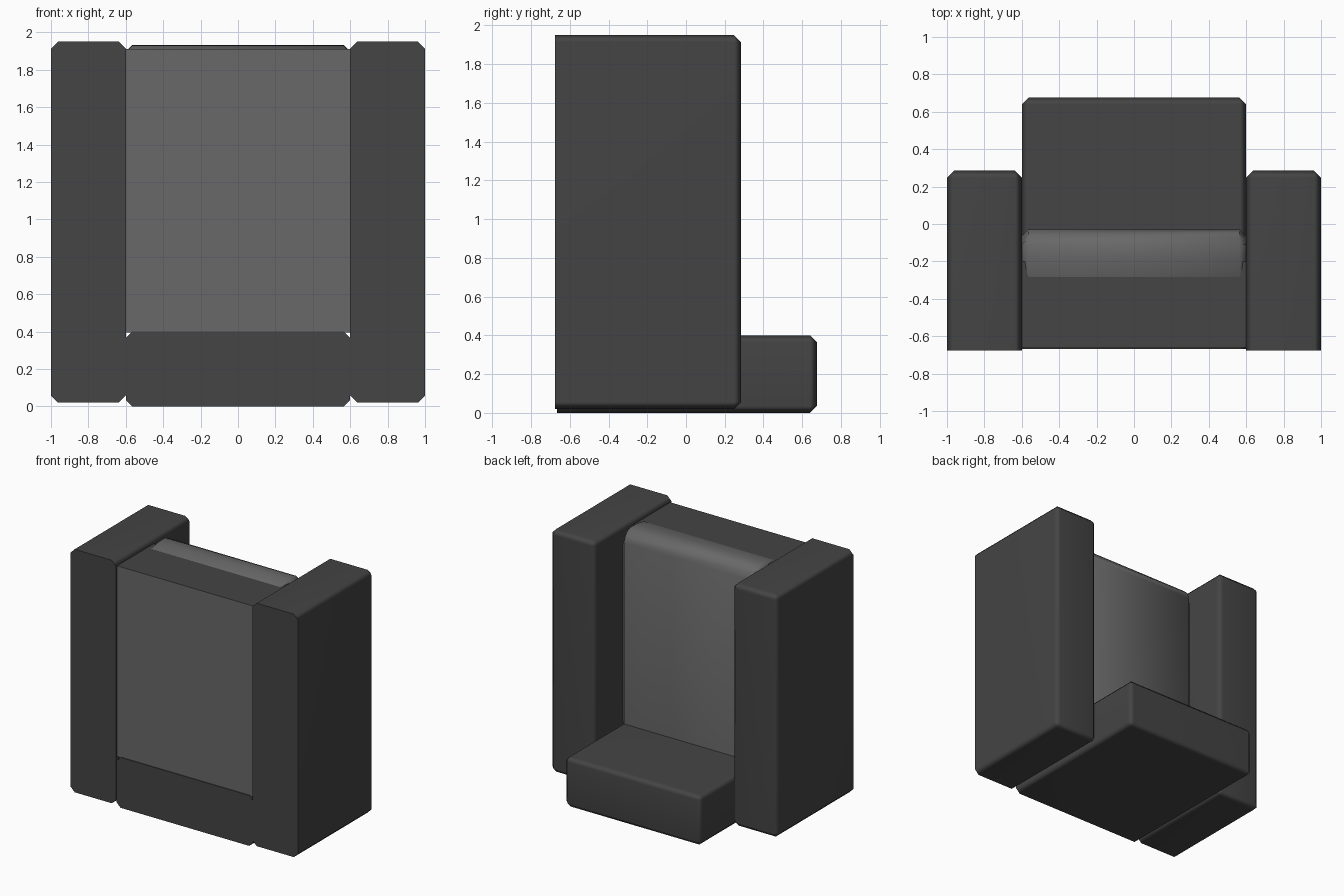
import bpy, bmesh, math

if "Cube" in bpy.data.objects:
    bpy.data.objects.remove(bpy.data.objects["Cube"])


def material(name, grey):
    m = bpy.data.materials.new(name)
    m.diffuse_color = (grey, grey, grey, 1)
    m.use_nodes = True
    m.node_tree.nodes["Principled BSDF"].inputs["Base Color"].default_value = m.diffuse_color
    return m


dark = material("dark grey fabric", 0.058)
light = material("light grey fabric", 0.140)


def finish(name, bm, mats, angle=60, weighted=True):
    bmesh.ops.recalc_face_normals(bm, faces=bm.faces[:])
    me = bpy.data.meshes.new(name)
    bm.to_mesh(me)
    bm.free()
    for m in mats:
        me.materials.append(m)
    ob = bpy.data.objects.new(name, me)
    bpy.context.collection.objects.link(ob)
    bpy.ops.object.select_all(action='DESELECT')
    ob.select_set(True)
    bpy.context.view_layer.objects.active = ob
    bpy.ops.object.shade_smooth_by_angle(angle=math.radians(angle))
    if weighted:
        mod = ob.modifiers.new("even shading", 'WEIGHTED_NORMAL')
        mod.keep_sharp = True
    return ob


def box(lo, hi, bevel=0.0):
    """Box between two corners; every edge chamfered except around the -y face."""
    bm = bmesh.new()
    bmesh.ops.create_cube(bm, size=1)
    for v in bm.verts:
        v.co = [(a + b) / 2 + c * (b - a) for a, b, c in zip(lo, hi, v.co)]
    if bevel:
        edges = [e for e in bm.edges
                 if not all(abs(v.co.y - lo[1]) < 1e-4 for v in e.verts)]
        bmesh.ops.bevel(bm, geom=edges, offset=bevel, segments=1,
                        affect='EDGES', clamp_overlap=True)
    return bm


# Tall arms on both sides
for side, x0, x1 in (("left", -1.0, -0.6), ("right", 0.6, 1.0)):
    finish(side + "_arm", box((x0, -0.675, 0.02), (x1, 0.285, 1.95), 0.037), [dark])

# Seat block
finish("seat", box((-0.6, -0.667, 0.0), (0.6, 0.675, 0.4), 0.035), [dark])

# Backrest frame: light upright faces, dark top
bm = box((-0.6, -0.66, 0.395), (0.6, -0.2, 1.91))
bm.normal_update()
for f in bm.faces:
    f.material_index = 0 if f.normal.z > 0.5 else 1
finish("backrest", bm, [dark, light], 30, False)

# Back cushion: softly arched profile (y, z) extruded across, narrowed at the ends
profile = [(-0.29, 0.4), (-0.29, 1.908), (-0.25, 1.92), (-0.18, 1.93), (-0.11, 1.932),
           (-0.075, 1.918), (-0.045, 1.885), (-0.03, 1.84), (-0.03, 0.4)]
bm = bmesh.new()
rings = []
for x, inset in ((-0.6, 0.035), (-0.565, 0), (0.565, 0), (0.6, 0.035)):
    rings.append([bm.verts.new((x,
                                y - (inset if y > -0.1 else 0),
                                z - (inset if z > 1 else 0)))
                  for y, z in profile])
n = len(profile)
for a, b in zip(rings, rings[1:]):
    for i in range(n):
        j = (i + 1) % n
        bm.faces.new((a[i], a[j], b[j], b[i]))
bm.faces.new(rings[0])
bm.faces.new(rings[-1])
finish("back_cushion", bm, [light], 50, False)
